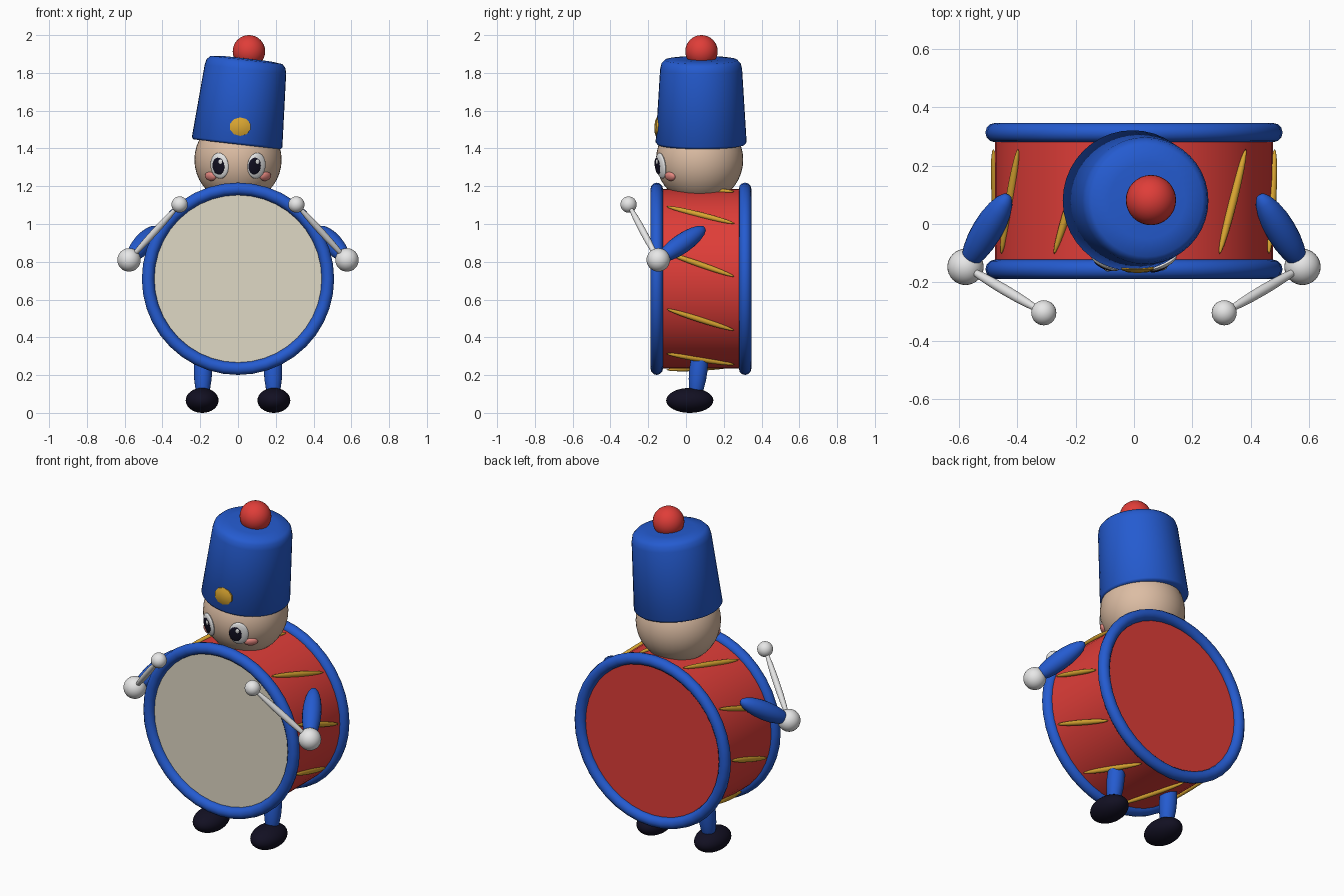
import bpy
import bmesh
from math import cos, sin, radians, sqrt
from mathutils import Vector, Matrix

cube = bpy.data.objects.get("Cube")
if cube:
    bpy.data.objects.remove(cube, do_unlink=True)


def material(name, rgb):
    mat = bpy.data.materials.new(name)
    mat.use_nodes = True
    mat.diffuse_color = (*rgb, 1)
    mat.node_tree.nodes["Principled BSDF"].inputs["Base Color"].default_value = (*rgb, 1)
    return mat


BLUE = material("royal blue", (0.018, 0.105, 0.63))
RED = material("drum red", (0.74, 0.047, 0.04))
CREAM = material("drumskin cream", (0.74, 0.69, 0.56))
SKIN = material("skin", (0.72, 0.51, 0.37))
WHITE = material("white", (0.8, 0.8, 0.8))
GOLD = material("gold", (0.68, 0.37, 0.03))
BLACK = material("blue black", (0.006, 0.005, 0.016))
PINK = material("cheek pink", (0.8, 0.25, 0.22))


def make(name, bm, mats, matrix=Matrix(), angle=40):
    """Turn a bmesh into a smooth-shaded object."""
    bmesh.ops.recalc_face_normals(bm, faces=bm.faces)
    mesh = bpy.data.meshes.new(name)
    bm.to_mesh(mesh)
    bm.free()
    for mat in mats:
        mesh.materials.append(mat)
    obj = bpy.data.objects.new(name, mesh)
    obj.matrix_world = matrix
    bpy.context.collection.objects.link(obj)
    bpy.ops.object.select_all(action="DESELECT")
    obj.select_set(True)
    bpy.context.view_layer.objects.active = obj
    bpy.ops.object.shade_smooth_by_angle(angle=radians(angle))
    return obj


def ellipsoid(name, centre, radii, mat, axis=(0, 0, 1), segments=32):
    """Ellipsoid whose local z points along axis."""
    bm = bmesh.new()
    bmesh.ops.create_uvsphere(bm, u_segments=segments, v_segments=segments // 2, radius=1)
    bmesh.ops.scale(bm, vec=radii, verts=bm.verts)
    axis = Vector(axis)
    turn = Matrix() if axis.xy.length == 0 else axis.to_track_quat("Z", "Y").to_matrix().to_4x4()
    return make(name, bm, [mat], Matrix.Translation(centre) @ turn)


def spindle(name, start, end, radius, mat):
    """Long ellipsoid stretched between two points."""
    a, b = Vector(start), Vector(end)
    return ellipsoid(name, (a + b) / 2, (radius, radius, (b - a).length / 2), mat, b - a, 20)


def lathe(name, profile, mats, matrix, steps=32, angle=40):
    """Revolve (radius, height) points about local z."""
    bm = bmesh.new()
    verts = [bm.verts.new((r, 0, h)) for r, h in profile]
    edges = [bm.edges.new(pair) for pair in zip(verts, verts[1:])]
    bmesh.ops.spin(bm, geom=verts + edges, cent=(0, 0, 0), axis=(0, 0, 1),
                   angle=radians(360), steps=steps)
    bmesh.ops.remove_doubles(bm, verts=bm.verts, dist=0.0005)
    return make(name, bm, mats, matrix, angle)


# Drum: local z runs towards the back
DRUM_Z, DRUM_R, FRONT, BACK = 0.71, 0.476, -0.155, 0.313
to_back = Matrix.Translation((0, 0, DRUM_Z)) @ Matrix.Rotation(radians(-90), 4, "X")
drum = lathe("drum_body", [(0, FRONT), (DRUM_R, FRONT), (DRUM_R, BACK), (0, BACK)],
             [RED, CREAM], to_back, 48)
for face in drum.data.polygons:
    if face.center.z < FRONT + 0.01:
        face.material_index = 1

# Drum rims
for name, y in (("front_rim", FRONT), ("back_rim", BACK)):
    tube = [(DRUM_R + 0.033 * cos(radians(a)), y + 0.033 * sin(radians(a)))
            for a in range(0, 361, 30)]
    lathe(name, tube, [BLUE], to_back, 40, 60)

# Slanted cords around the drum
for i in range(10):
    a = radians(9 + 36 * i)
    middle = Vector((cos(a) * 0.478, 0.077, DRUM_Z + sin(a) * 0.478))
    half = Vector((sin(a) * 0.064, 0.18, -cos(a) * 0.064))
    spindle(f"drum_cord_{i + 1}", middle - half, middle + half, 0.015, GOLD)

# Head
HEAD, HEAD_R = Vector((0, 0.072, 1.34)), 0.231
ellipsoid("head", HEAD, (HEAD_R,) * 3, SKIN, segments=40)


def on_face(name, x, z, lift, radii, mat):
    """Flattened ellipsoid lying on the front of the head."""
    dx, dz = x, z - HEAD.z
    normal = Vector((dx, -sqrt(HEAD_R ** 2 - dx * dx - dz * dz), dz)).normalized()
    ellipsoid(name, HEAD + normal * (HEAD_R + lift), radii, mat, normal, 24)


# Eyes and cheeks; the gaze drifts a little to one side
for side, x, pupil_x in (("right", -0.099, -0.099), ("left", 0.099, 0.084)):
    on_face(side + "_eye", x, 1.308, -0.002, (0.053, 0.069, 0.016), WHITE)
    on_face(side + "_pupil", pupil_x, 1.308, 0.011, (0.035, 0.045, 0.007), BLACK)
    on_face(side + "_eye_glint", pupil_x + 0.012, 1.33, 0.017, (0.011, 0.013, 0.004), WHITE)
    on_face(side + "_cheek", x * 1.47, 1.252, 0.0, (0.037, 0.025, 0.016), PINK)

# Tilted hat with badge and pompom
tilt = Matrix.Translation((-0.006, 0.08, 1.422)) @ Matrix.Rotation(radians(6.5), 4, "Y")
lathe("hat", [(0, 0), (0.232, 0), (0.241, 0.012), (0.217, 0.4), (0.21, 0.43),
              (0.192, 0.449), (0.13, 0.456), (0, 0.458)], [BLUE], tilt, 40, 60)
ellipsoid("hat_badge", (0.012, -0.152, 1.515), (0.06, 0.052, 0.016), GOLD, (0, -1, 0.06), 10)
ellipsoid("hat_pompom", (0.058, 0.082, 1.914), (0.086,) * 3, RED)

# Limbs and drumsticks
for side, s in (("right", -1), ("left", 1)):
    hand = (s * 0.577, -0.147, 0.81)
    tip = (s * 0.309, -0.304, 1.103)
    spindle(side + "_arm", (s * 0.43, 0.1, 0.98), hand, 0.052, BLUE)
    ellipsoid(side + "_hand", hand, (0.062,) * 3, WHITE)
    spindle(side + "_drumstick", hand, tip, 0.018, WHITE)
    ellipsoid(side + "_drumstick_tip", tip, (0.043,) * 3, WHITE)
    spindle(side + "_leg", (s * 0.188, 0.047, 0.06), (s * 0.182, 0.085, 0.4), 0.049, BLUE)
    ellipsoid(side + "_foot", (s * 0.19, 0.02, 0.066), (0.087, 0.125, 0.066), BLACK)
